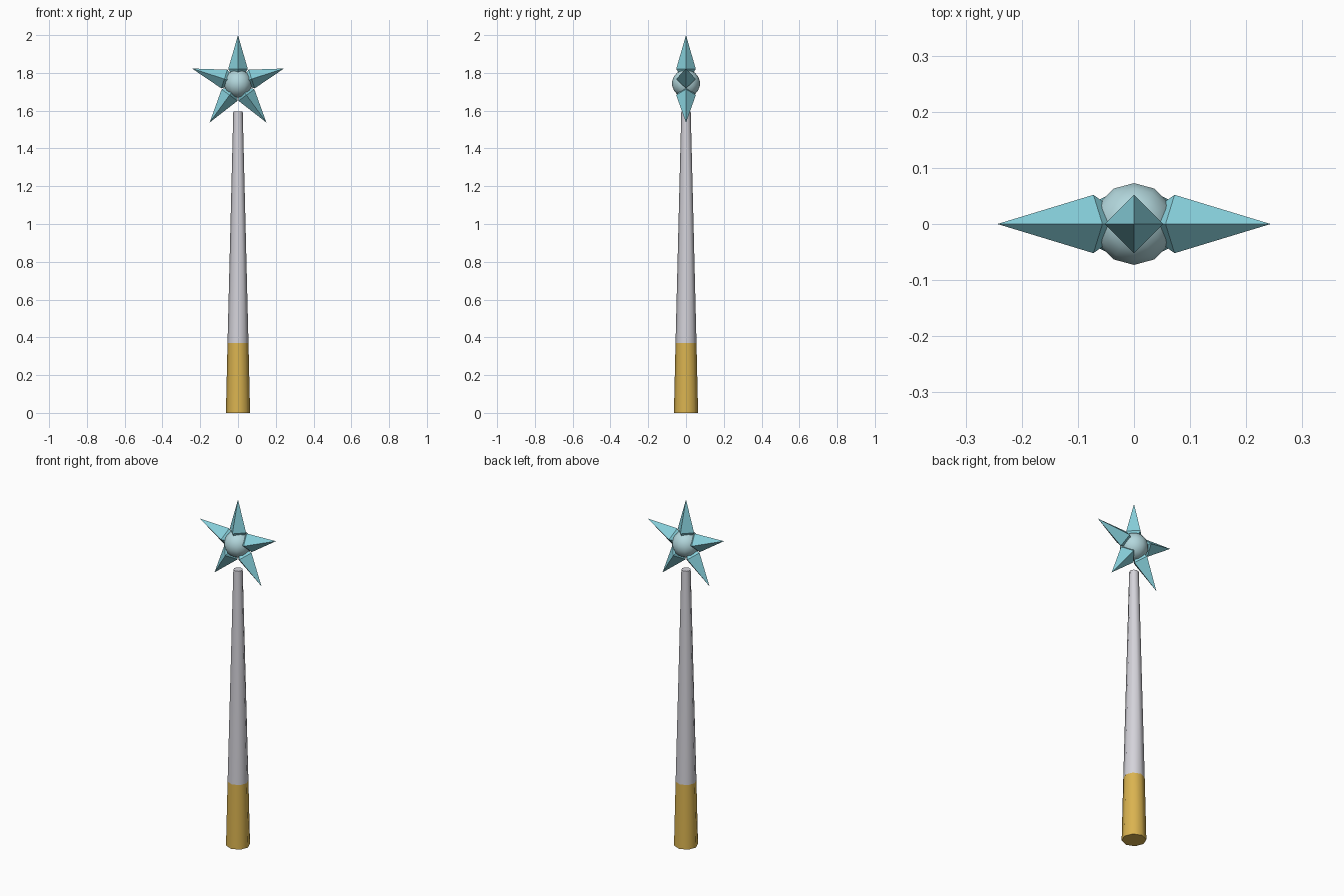
import bpy, bmesh, math
from mathutils import Vector

if "Cube" in bpy.data.objects:
    bpy.data.objects.remove(bpy.data.objects["Cube"])


def material(name, rgb):
    m = bpy.data.materials.new(name)
    m.diffuse_color = (*rgb, 1)
    m.use_nodes = True
    m.node_tree.nodes["Principled BSDF"].inputs["Base Color"].default_value = m.diffuse_color
    return m


gold = material("gold", (0.70, 0.45, 0.08))
silver = material("pale grey", (0.66, 0.65, 0.70))
aqua = material("aqua", (0.24, 0.62, 0.70))
pearl = material("pale aqua", (0.45, 0.68, 0.72))

STAR_Z = 1.744


def smooth(obj, angle):
    bpy.ops.object.select_all(action='DESELECT')
    obj.select_set(True)
    bpy.context.view_layer.objects.active = obj
    bpy.ops.object.shade_smooth_by_angle(angle=math.radians(angle))


def rod_section(name, z0, z1, r0, r1, mat):
    bpy.ops.mesh.primitive_cone_add(vertices=8, radius1=r0, radius2=r1,
                                    depth=z1 - z0, location=(0, 0, (z0 + z1) / 2))
    obj = bpy.context.object
    obj.name = name
    obj.data.materials.append(mat)
    smooth(obj, 50)


# Tapered rod with a gold grip
rod_section("grip", 0, 0.37, 0.064, 0.0555, gold)
rod_section("shaft", 0.37, 1.595, 0.0555, 0.025, silver)

# Round centre of the star
bpy.ops.mesh.primitive_uv_sphere_add(segments=12, ring_count=9, radius=0.074,
                                     location=(0, 0, STAR_Z))
core = bpy.context.object
core.name = "star_core"
core.data.materials.append(pearl)
smooth(core, 60)

# Five long four-sided spikes that taper back to the centre
for i in range(5):
    a = math.radians(72 * i)
    out = Vector((math.sin(a), 0, math.cos(a)))
    side = Vector((math.cos(a), 0, -math.sin(a)))
    depth = Vector((0, 1, 0))
    bm = bmesh.new()
    tip = bm.verts.new(out * 0.256)
    inner = bm.verts.new((0, 0, 0))
    waist = [bm.verts.new(out * 0.076 + d * 0.052)
             for d in (side, depth, -side, -depth)]
    for j in range(4):
        p, q = waist[j], waist[(j + 1) % 4]
        bm.faces.new((p, q, tip))
        bm.faces.new((q, p, inner))
    bmesh.ops.recalc_face_normals(bm, faces=bm.faces)
    me = bpy.data.meshes.new("star_spike")
    bm.to_mesh(me)
    bm.free()
    me.materials.append(aqua)
    spike = bpy.data.objects.new(f"star_spike_{i + 1}", me)
    spike.location.z = STAR_Z
    bpy.context.collection.objects.link(spike)
